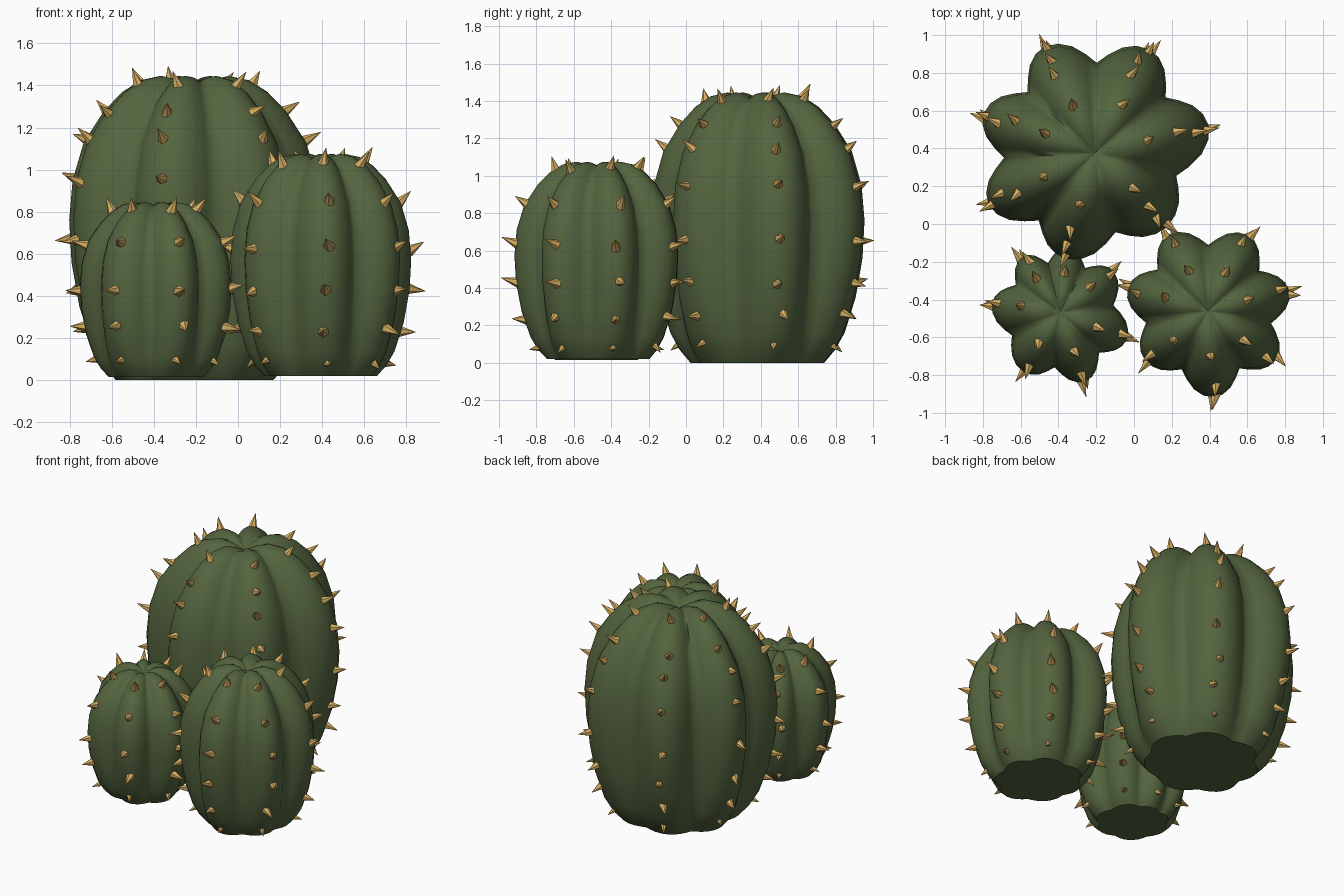
import bpy, bmesh, math, random
from mathutils import Vector, Matrix

if "Cube" in bpy.data.objects:
    bpy.data.objects.remove(bpy.data.objects["Cube"])

random.seed(4)


def material(name, rgb):
    m = bpy.data.materials.new(name)
    m.diffuse_color = (*rgb, 1)
    m.use_nodes = True
    m.node_tree.nodes["Principled BSDF"].inputs["Base Color"].default_value = m.diffuse_color
    return m


GREEN = material("cactus green", (0.088, 0.128, 0.049))
TAN = material("spine tan", (0.68, 0.43, 0.125))

# Rib outline: radius, height, valley depth ratio
PROFILE = [(0.385, 0.0, 0.89), (0.45, 0.07, 0.87), (0.505, 0.16, 0.84), (0.57, 0.35, 0.80),
           (0.61, 0.56, 0.78), (0.622, 0.76, 0.77), (0.605, 0.95, 0.77), (0.55, 1.13, 0.76),
           (0.45, 1.28, 0.74), (0.36, 1.37, 0.72), (0.27, 1.425, 0.70), (0.17, 1.445, 0.68),
           (0.08, 1.425, 0.7)]
SEGS = 8


def finish(bm, name, mat, loc, angle):
    bmesh.ops.recalc_face_normals(bm, faces=bm.faces)
    me = bpy.data.meshes.new(name)
    bm.to_mesh(me)
    bm.free()
    me.materials.append(mat)
    ob = bpy.data.objects.new(name, me)
    ob.location = loc
    bpy.context.collection.objects.link(ob)
    bpy.ops.object.select_all(action='DESELECT')
    ob.select_set(True)
    bpy.context.view_layer.objects.active = ob
    bpy.ops.object.shade_smooth_by_angle(angle=math.radians(angle), keep_sharp_edges=True)


def rib_point(z, s):
    """Radius and outward normal (radial, up) on a rib crest."""
    for (r0, z0, _), (r1, z1, _) in zip(PROFILE, PROFILE[1:]):
        if z0 * s <= z <= z1 * s:
            t = (z - z0 * s) / ((z1 - z0) * s)
            n = Vector((z1 - z0, r0 - r1)).normalized()
            return (r0 + (r1 - r0) * t) * s, n
    return 0.17 * s, Vector((0.3, 1)).normalized()


def cactus(name, loc, s, ribs, levels):
    """ribs: list of (angle in degrees, reach factor)."""
    # Ribbed body with soft valleys between the crests
    bm = bmesh.new()
    columns = []
    for i, (a, fa) in enumerate(ribs):
        b, fb = ribs[(i + 1) % len(ribs)]
        b += 360 if b < a else 0
        for k in range(SEGS):
            u = k / SEGS
            c = abs(math.cos(math.pi * u)) ** 0.85
            w = (math.sqrt(c * c + 0.05) - 0.2236) / 0.8011
            f = fa + (fb - fa) * (3 * u * u - 2 * u ** 3)
            columns.append((math.radians(a + (b - a) * u), w, f))
    rings = []
    for r, z, v in PROFILE:
        drop = 0.025 * min(1, max(0, (z - 1.1) / 0.3))
        rings.append([bm.verts.new((r * s * f * (v + (1 - v) * w) * math.cos(t),
                                    r * s * f * (v + (1 - v) * w) * math.sin(t),
                                    (z - drop * (1 - w)) * s))
                      for t, w, f in columns])
    n = len(columns)
    for lo, hi in zip(rings, rings[1:]):
        for i in range(n):
            bm.faces.new((lo[i], lo[(i + 1) % n], hi[(i + 1) % n], hi[i]))
    base = bm.faces.new(rings[0][::-1])
    for e in base.edges:
        e.smooth = False
    tip = bm.verts.new((0, 0, 1.385 * s))
    for i in range(n):
        bm.faces.new((rings[-1][i], rings[-1][(i + 1) % n], tip))
    finish(bm, name + "_body", GREEN, loc, 85)

    # Spines along every rib crest
    bm = bmesh.new()
    for a, f in ribs:
        for z in levels:
            zz = z + random.uniform(-0.012, 0.012)
            r, nrm = rib_point(zz, s)
            r *= f
            t = math.radians(a + random.uniform(-3, 3))
            low = z < 0.15
            length = (0.062 if low else 0.088) * random.uniform(0.9, 1.1)
            d = Vector((nrm.x * math.cos(t), nrm.x * math.sin(t), nrm.y + 0.12))
            d += Vector([random.uniform(-0.27, 0.27) for _ in range(3)])
            d.normalize()
            pos = Vector((r * math.cos(t), r * math.sin(t), zz)) + d * (length / 2 - 0.014)
            bmesh.ops.create_cone(bm, cap_ends=True, segments=6, depth=length,
                                  radius1=0.022 if low else 0.029, radius2=0.001,
                                  matrix=Matrix.Translation(pos) @ d.to_track_quat('Z', 'Y').to_matrix().to_4x4())
    finish(bm, name + "_spines", TAN, loc, 30)


cactus("large_cactus", (-0.21, 0.375, 0.0), 1.0,
       [(14, 1), (62, 1), (115, 1), (160, 1), (206, 1), (255, 0.93), (315, 0.88)],
       [0.1, 0.25, 0.43, 0.66, 0.95, 1.14, 1.27, 1.41])
cactus("medium_cactus", (0.39, -0.46, 0.02), 0.73,
       [(14, 0.98), (62, 1), (117, 1), (164, 0.97), (218, 0.93), (274, 1.01), (324, 0.98)],
       [0.07, 0.22, 0.41, 0.61, 0.83, 1.015])
cactus("small_cactus", (-0.39, -0.47, 0.015), 0.575,
       [(38, 1), (84, 0.97), (124, 1), (172, 1.02), (238, 1.03), (290, 1.08), (338, 1.06)],
       [0.08, 0.245, 0.42, 0.63, 0.785])
